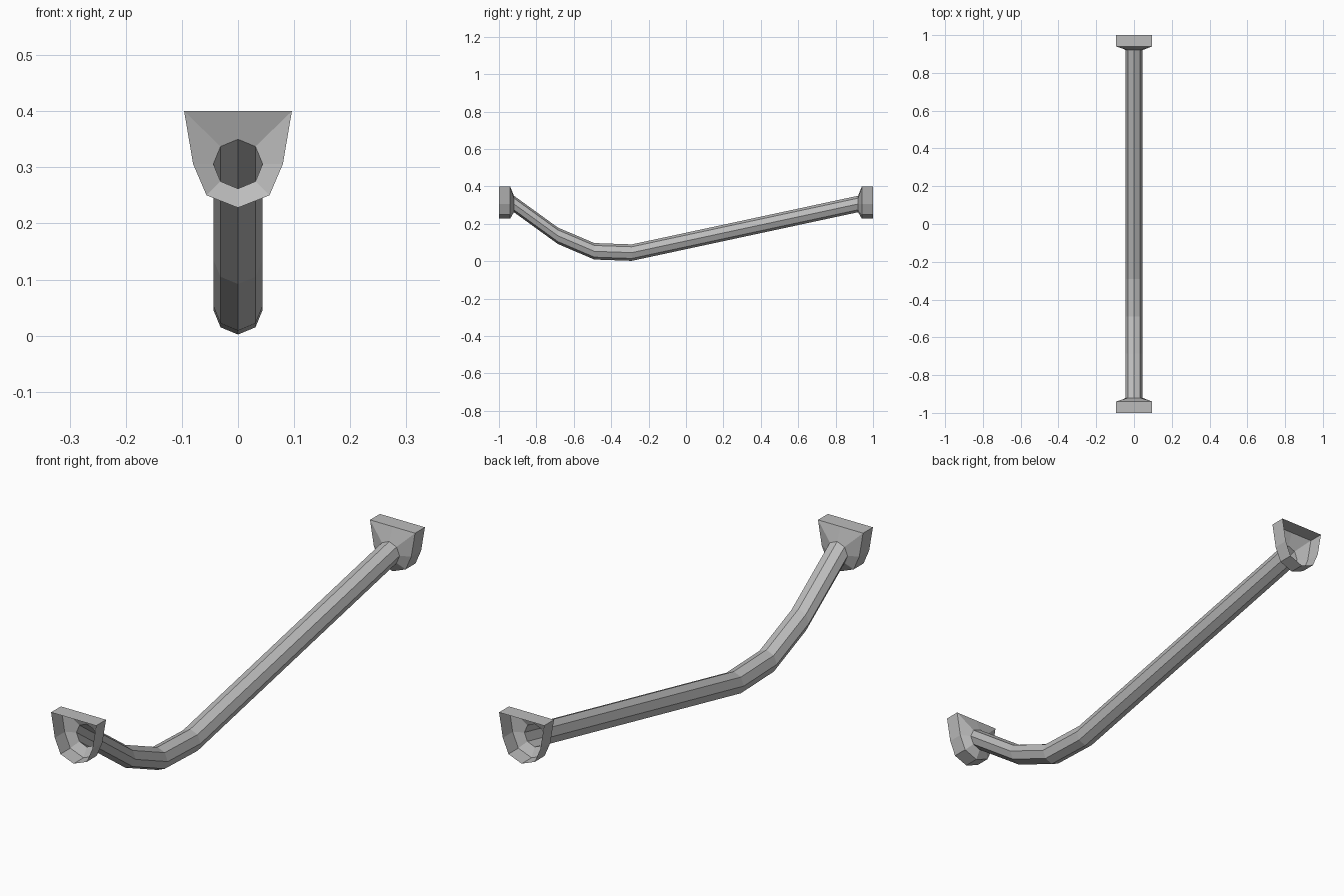
import bpy, bmesh
from math import sin, cos, pi

cube = bpy.data.objects.get("Cube")
if cube:
    bpy.data.objects.remove(cube, do_unlink=True)

grey = bpy.data.materials.new("plain grey")
grey.use_nodes = True
colour = (0.5, 0.5, 0.5, 1)
grey.diffuse_color = colour
grey.node_tree.nodes["Principled BSDF"].inputs["Base Color"].default_value = colour


def loft(name, rings):
    """Skin open-ended rings of equal point count with flat quads."""
    bm = bmesh.new()
    loops = [[bm.verts.new(p) for p in ring] for ring in rings]
    for a, b in zip(loops, loops[1:]):
        for i in range(len(a)):
            j = (i + 1) % len(a)
            bm.faces.new((a[i], a[j], b[j], b[i]))
    bmesh.ops.recalc_face_normals(bm, faces=bm.faces)
    mesh = bpy.data.meshes.new(name)
    bm.to_mesh(mesh)
    bm.free()
    mesh.materials.append(grey)
    obj = bpy.data.objects.new(name, mesh)
    bpy.context.collection.objects.link(obj)


def octagon(y, z, r=0.044):
    """Upright eight-sided section, starting at the top point."""
    return [(r * sin(i * pi / 4), y, z + r * cos(i * pi / 4)) for i in range(8)]


# Bent hollow pipe
path = [(-0.92, 0.306), (-0.685, 0.136), (-0.49, 0.053), (-0.29, 0.046), (0.92, 0.306)]
loft("bent_pipe", [octagon(y, z) for y, z in path])

# Shield-shaped open cups on both ends
half = [(0, 0.4), (0.096, 0.4), (0.08, 0.306), (0.056, 0.25), (0, 0.228)]
outline = half + [(-x, z) for x, z in half[3:0:-1]]
for name, side in (("front_cup", -1), ("back_cup", 1)):
    rims = [[(x, side * y, z) for x, z in outline] for y in (1, 0.94)]
    loft(name, rims + [octagon(side * 0.92, 0.306)])
